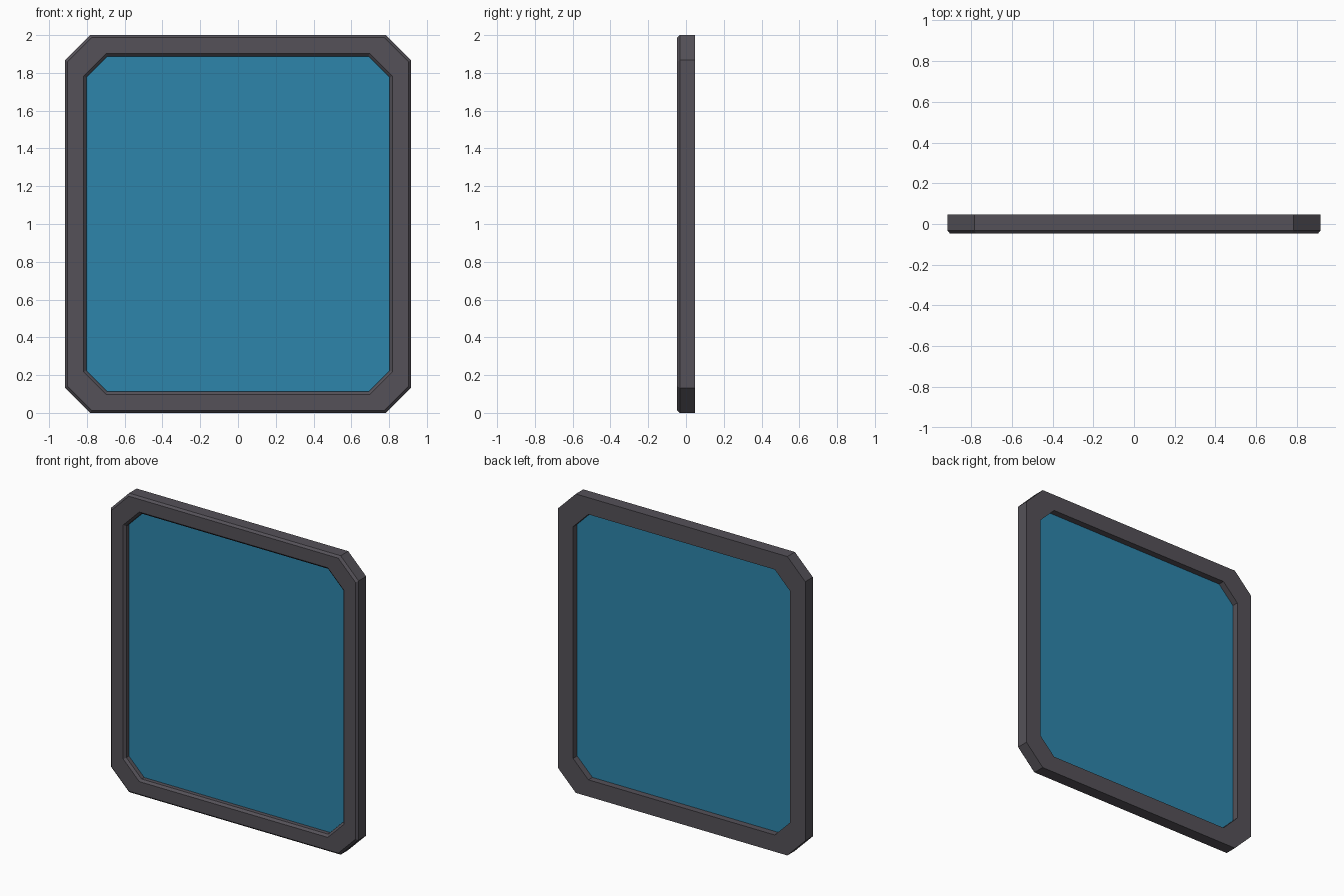
import bpy, bmesh

if "Cube" in bpy.data.objects:
    bpy.data.objects.remove(bpy.data.objects["Cube"])

FRONT, BEVEL_Y, BACK = -0.047, -0.033, 0.047


def material(name, rgb):
    m = bpy.data.materials.new(name)
    m.diffuse_color = (*rgb, 1)
    m.use_nodes = True
    m.node_tree.nodes["Principled BSDF"].inputs["Base Color"].default_value = m.diffuse_color
    return m


def octagon(hw, hh, cut, y):
    """Rectangle with chamfered corners, centred on z = 1."""
    pts = [(hw - cut, hh), (hw, hh - cut), (hw, cut - hh), (hw - cut, -hh)]
    pts += [(-x, -z) for x, z in pts]
    return [(x, y, 1 + z) for x, z in pts]


def build(name, rings, mat, closed):
    """Loft rings into a solid: a closed loop (frame) or a capped slab."""
    bm = bmesh.new()
    loops = [[bm.verts.new(p) for p in r] for r in rings]
    n = len(loops)
    for i in range(n if closed else n - 1):
        a, b = loops[i], loops[(i + 1) % n]
        for k in range(8):
            j = (k + 1) % 8
            bm.faces.new((a[k], a[j], b[j], b[k]))
    if not closed:
        bm.faces.new(loops[0])
        bm.faces.new(loops[-1])
    bmesh.ops.recalc_face_normals(bm, faces=bm.faces)
    me = bpy.data.meshes.new(name)
    bm.to_mesh(me)
    bm.free()
    me.materials.append(mat)
    ob = bpy.data.objects.new(name, me)
    bpy.context.collection.objects.link(ob)
    return ob


dark = material("dark grey frame", (0.09, 0.083, 0.098))
blue = material("blue glass", (0.027, 0.235, 0.41))

# Frame: chamfered on its front outer and inner edges, flat at the back
build("window_frame", [
    octagon(0.903, 0.987, 0.128, FRONT),
    octagon(0.916, 1.0, 0.133, BEVEL_Y),
    octagon(0.916, 1.0, 0.133, BACK),
    octagon(0.803, 0.888, 0.113, BACK),
    octagon(0.803, 0.888, 0.113, BEVEL_Y),
    octagon(0.817, 0.902, 0.119, FRONT),
], dark, True)

# Glass pane: thin slab set in the middle of the frame depth
build("glass_pane", [
    octagon(0.804, 0.889, 0.113, -0.006),
    octagon(0.804, 0.889, 0.113, 0.004),
], blue, False)
